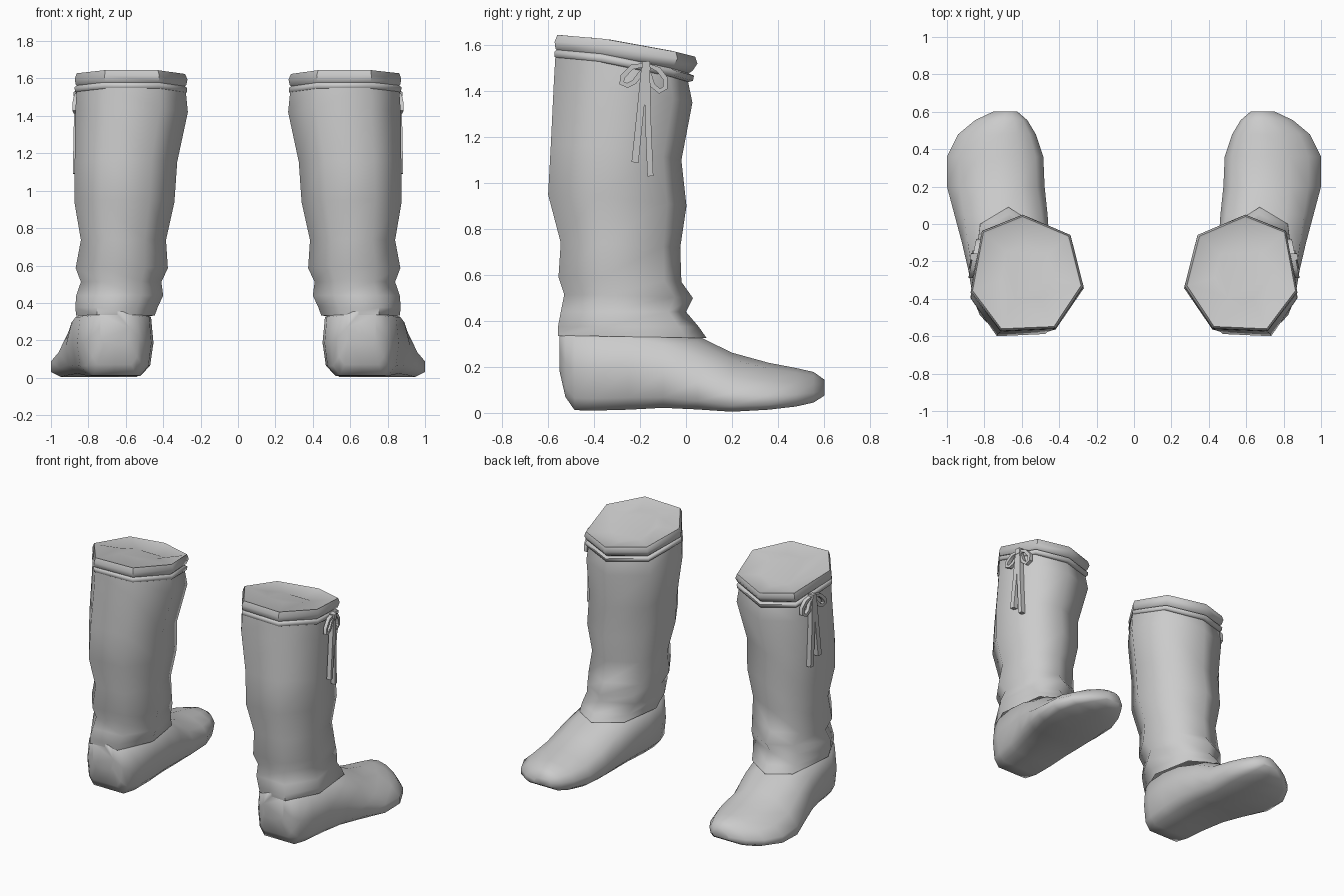
import bpy, bmesh, math
from mathutils import Vector

grey = bpy.data.materials.new("grey_leather")
grey.diffuse_color = (0.6, 0.6, 0.6, 1)


def loft(name, rings, closed=False, caps=True, angle=65):
    """Skin a list of equal-length rings, mirrored to make the pair."""
    bm = bmesh.new()
    rows = [[bm.verts.new(p) for p in r] for r in rings]
    n = len(rows[0])
    pairs = list(zip(rows, rows[1:])) + ([(rows[-1], rows[0])] if closed else [])
    for a, b in pairs:
        for i in range(n):
            j = (i + 1) % n
            bm.faces.new((a[i], a[j], b[j], b[i]))
    if caps and not closed:
        bm.faces.new(rows[0][::-1])
        bm.faces.new(rows[-1])
    bmesh.ops.recalc_face_normals(bm, faces=bm.faces)
    me = bpy.data.meshes.new(name)
    bm.to_mesh(me)
    bm.free()
    me.materials.append(grey)
    ob = bpy.data.objects.new(name, me)
    bpy.context.collection.objects.link(ob)
    bpy.ops.object.select_all(action='DESELECT')
    ob.select_set(True)
    bpy.context.view_layer.objects.active = ob
    bpy.ops.object.shade_smooth_by_angle(angle=math.radians(angle))
    mirror = ob.modifiers.new("pair", 'MIRROR')
    mirror.use_clip = False
    return ob


# Seven-sided leg outline, scaled to each level's extents
HEPT = [(.08, 1), (-.77, .65), (-1, -.23), (-.5, -.96), (.47, -1), (1, -.32), (.8, .72)]


def leg_ring(z, xi, xo, yb, yf, tilt=0.0):
    pts = []
    for u, v in HEPT:
        t = (v + 1) / 2
        pts.append(((xi + xo) / 2 + u * (xo - xi) / 2,
                    (yb + yf) / 2 + v * (yf - yb) / 2,
                    z - tilt * (.3 * t + .7 * t * t)))
    return pts


# Slouchy boot leg: height, inner x, outer x, back y, front y, forward drop
leg = [(.37, .47, .84, -.53, .03, 0),
       (.335, .445, .865, -.557, .09, .01),
       (.375, .43, .87, -.557, .055, 0),
       (.44, .40, .865, -.545, .00, 0),
       (.515, .41, .84, -.53, .03, .015),
       (.59, .375, .868, -.555, -.02, .02),
       (.74, .385, .84, -.545, -.025, .02),
       (.95, .34, .875, -.60, .002, .05),
       (1.17, .325, .873, -.588, -.02, .07),
       (1.44, .268, .87, -.575, .028, .09),
       (1.56, .28, .862, -.568, .005, .10)]
loft("boot_leg", [leg_ring(*r) for r in leg])

# Tied cord around the leg
cord = [(1.545, .283, .863, -.563, .012), (1.55, .273, .872, -.572, .03),
        (1.572, .272, .874, -.573, .035), (1.582, .285, .862, -.56, .012)]
loft("cord_band", [leg_ring(*r, .105) for r in cord])

# Folded top cuff, closed with a shallow lid
cuff = [(1.565, .30, .85, -.55, .0), (1.585, .277, .868, -.568, .03),
        (1.615, .27, .873, -.572, .05), (1.645, .283, .863, -.56, .04),
        (1.64, .295, .85, -.548, .025), (1.632, .43, .71, -.40, -.11)]
loft("top_cuff", [leg_ring(*r, .095) for r in cuff], angle=50)

# Foot cross-sections: upright at the heel, sloping outward at the toe
BOX = [(.15, 0), (.5, 0), (.85, 0), (.96, .15), (1, .5), (.96, .9),
       (.75, 1), (.5, 1), (.25, 1), (.03, .9), (0, .5), (.04, .15)]
SLOPE = [(.12, 0), (.5, 0), (.9, 0), (1, .1), (1, .32), (.87, .62),
         (.68, .88), (.45, 1), (.25, .94), (.08, .74), (0, .45), (.03, .15)]


def foot_ring(y, xi, xo, zb, zt, k):
    return [(xi + (xo - xi) * (a[0] * (1 - k) + b[0] * k), y,
             zb + (zt - zb) * (a[1] * (1 - k) + b[1] * k)) for a, b in zip(BOX, SLOPE)]


foot = [(-.55, .58, .74, .18, .355, 0), (-.525, .53, .79, .07, .36, 0),
        (-.485, .495, .825, .012, .36, 0), (-.40, .463, .86, .01, .36, 0),
        (-.25, .452, .885, .014, .36, 0), (-.10, .452, .92, .022, .36, .3),
        (.05, .462, .96, .015, .335, .7), (.20, .478, 1.0, .005, .262, 1),
        (.36, .485, 1.0, .014, .218, 1), (.48, .525, .94, .028, .195, 1),
        (.555, .57, .85, .045, .178, 1), (.602, .625, .75, .075, .145, 1)]
loft("foot", [foot_ring(*r) for r in foot])


# Bow on the outer side of the leg
def side(y, z, out=.012):
    return Vector((.838 - .2 * (y + .17) + out, y, z))


def strip(name, path, w, closed=False, t=.012):
    """Sweep a small four-sided ribbon along (y, z) points."""
    rings, n = [], len(path)
    for i, (y, z) in enumerate(path):
        a = path[(i - 1) % n] if closed or i else path[0]
        b = path[(i + 1) % n] if closed or i < n - 1 else path[-1]
        d = Vector((b[0] - a[0], b[1] - a[1])).normalized()
        ny, nz = -d.y * w / 2, d.x * w / 2
        rings.append([side(y + ny, z + nz, 0), side(y + ny, z + nz, t * 2),
                      side(y - ny, z - nz, t * 2), side(y - ny, z - nz, 0)])
    loft(name, rings, closed, angle=40)


strip("bow_loop_back", [(-.175, 1.515), (-.235, 1.505), (-.275, 1.465), (-.28, 1.435),
                        (-.255, 1.425), (-.225, 1.44), (-.195, 1.48)], .022, True)
strip("bow_loop_front", [(-.17, 1.515), (-.12, 1.495), (-.09, 1.455), (-.09, 1.415),
                         (-.115, 1.40), (-.145, 1.425), (-.16, 1.47)], .022, True)
strip("bow_tail_back", [(-.18, 1.50), (-.20, 1.30), (-.222, 1.09)], .03, t=.016)
strip("bow_tail_front", [(-.17, 1.50), (-.165, 1.27), (-.155, 1.03)], .026, t=.016)
strip("bow_knot", [(-.175, 1.53), (-.172, 1.49)], .035, t=.018)
